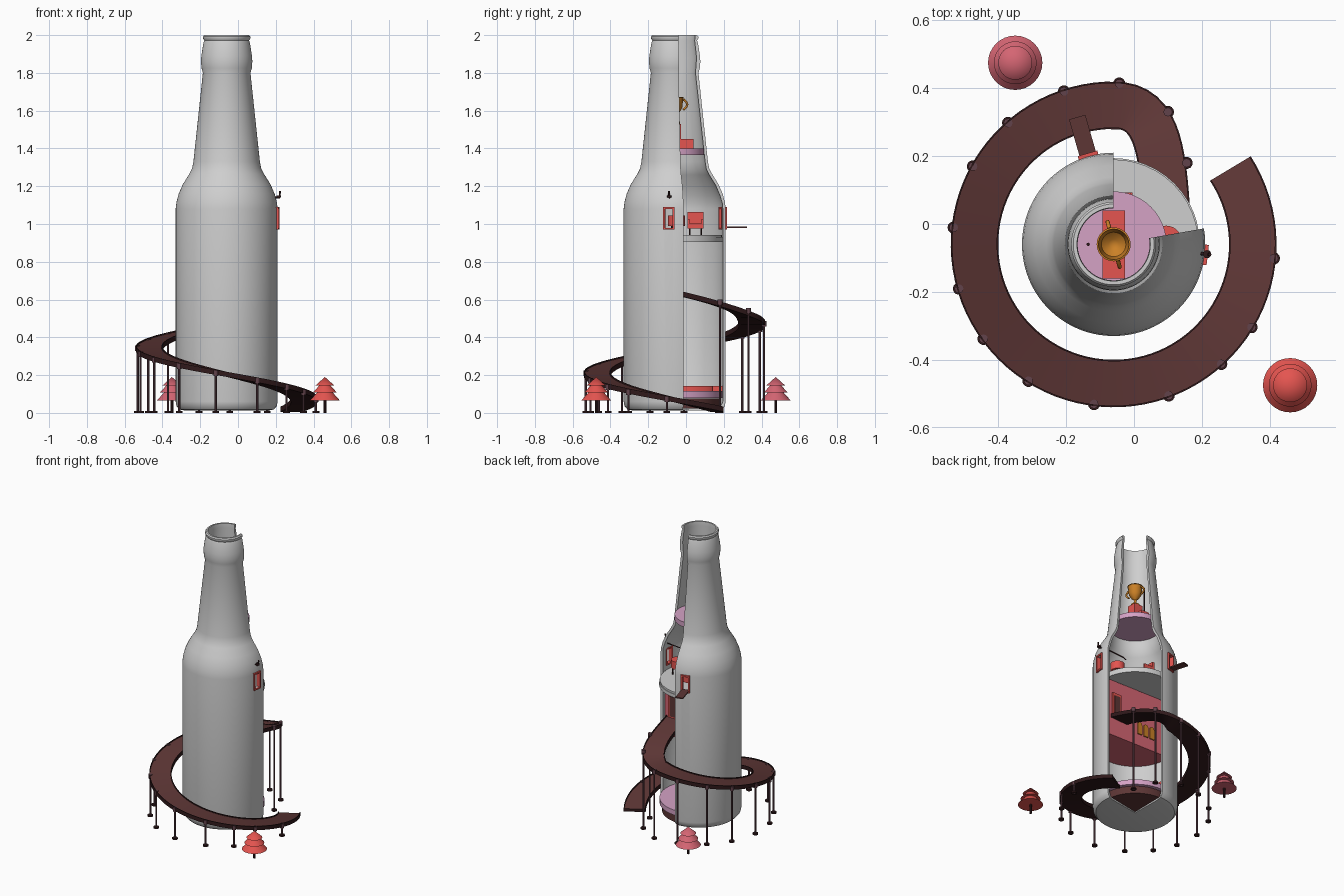
import bpy, bmesh, math
from mathutils import Vector

if "Cube" in bpy.data.objects:
    bpy.data.objects.remove(bpy.data.objects["Cube"])

C = -0.06  # bottle axis, both x and y


def mat(name, r, g, b):
    m = bpy.data.materials.new(name)
    m.diffuse_color = (r, g, b, 1)
    m.use_nodes = True
    m.node_tree.nodes["Principled BSDF"].inputs["Base Color"].default_value = m.diffuse_color
    return m


GREY = mat("light grey", .62, .62, .62)
BROWN = mat("brown", .11, .037, .036)
DARK = mat("dark brown", .03, .01, .011)
PINK = mat("lilac pink", .66, .36, .56)
RED = mat("red", .78, .09, .08)
ROSE = mat("rose", .66, .13, .17)
ORANGE = mat("amber", .6, .22, .02)
MAUVE = mat("mauve brown", .12, .055, .07)


def finish(name, bm, mats, smooth=True, loc=(0, 0, 0), rot=(0, 0, 0)):
    bmesh.ops.recalc_face_normals(bm, faces=bm.faces)
    me = bpy.data.meshes.new(name)
    bm.to_mesh(me)
    bm.free()
    o = bpy.data.objects.new(name, me)
    bpy.context.collection.objects.link(o)
    for m in mats if isinstance(mats, list) else [mats]:
        me.materials.append(m)
    o.location, o.rotation_euler = loc, rot
    bpy.ops.object.select_all(action='DESELECT')
    o.select_set(True)
    bpy.context.view_layer.objects.active = o
    if smooth:
        bpy.ops.object.shade_smooth_by_angle(angle=math.radians(35))
    return o


def lathe(name, prof, m, x=C, y=C, a0=0, a1=360, n=48):
    """Spin a closed (radius, z) profile; a partial turn gets capped ends."""
    bm = bmesh.new()
    rings = []
    for i in range(n + 1):
        a = math.radians(a0 + (a1 - a0) * i / n)
        rings.append([bm.verts.new((r * math.cos(a), r * math.sin(a), z)) for r, z in prof])
    k = len(prof)
    for p, q in zip(rings, rings[1:]):
        for j in range(k):
            l = (j + 1) % k
            if prof[j][0] > 0 or prof[l][0] > 0:
                bm.faces.new((p[j], p[l], q[l], q[j]))
    if a1 - a0 < 360:
        bm.faces.new(rings[0])
        bm.faces.new(rings[-1])
    bmesh.ops.remove_doubles(bm, verts=bm.verts, dist=1e-5)
    return finish(name, bm, m, loc=(x, y, 0))


def disc(name, r, z0, z1, m, x=C, y=C, n=48, r2=None):
    r2 = r if r2 is None else r2
    return lathe(name, [(0, z0), (r, z0), (r2, z1), (0, z1)], m, x, y, n=n)


def box(name, c, s, m, rz=0):
    bm = bmesh.new()
    bmesh.ops.create_cube(bm, size=1)
    bmesh.ops.scale(bm, vec=s, verts=bm.verts)
    return finish(name, bm, m, False, c, (0, 0, rz))


def prism(name, pts, h, m, loc, rot=(0, 0, 0)):
    bm = bmesh.new()
    f = bm.faces.new([bm.verts.new((x, y, 0)) for x, y in pts])
    g = bmesh.ops.extrude_face_region(bm, geom=[f])['geom']
    bmesh.ops.translate(bm, vec=(0, 0, h), verts=[v for v in g if isinstance(v, bmesh.types.BMVert)])
    return finish(name, bm, m, True, loc, rot)


def tube(name, pts, r, m, n=8):
    cu = bpy.data.curves.new(name, 'CURVE')
    cu.dimensions = '3D'
    cu.bevel_depth, cu.bevel_resolution, cu.use_fill_caps = r, 2, True
    s = cu.splines.new('POLY')
    s.points.add(len(pts) - 1)
    for p, q in zip(s.points, pts):
        p.co = (*q, 1)
    cu.materials.append(m)
    o = bpy.data.objects.new(name, cu)
    bpy.context.collection.objects.link(o)
    return o


def polar(a, r, z):
    a = math.radians(a)
    return (C + r * math.cos(a), C + r * math.sin(a), z)


# Bottle shell with an open wedge at the back right
outer = [(0, .015), (.22, .012), (.25, .018), (.265, .035), (.27, .06), (.27, 1.08), (.266, 1.115),
         (.254, 1.16), (.232, 1.21), (.198, 1.265), (.183, 1.295), (.176, 1.33), (.126, 1.80),
         (.133, 1.825), (.136, 1.86), (.134, 1.89), (.123, 1.96), (.118, 1.972), (.125, 1.982),
         (.125, 1.992), (.119, 2.0)]
inner = [(.108, 2.0), (.106, 1.97), (.116, 1.88), (.110, 1.80), (.161, 1.33), (.168, 1.29), (.183, 1.26),
         (.217, 1.205), (.24, 1.15), (.252, 1.11), (.255, 1.08), (.255, .06), (.24, .025), (0, .022)]
bottle = lathe("bottle", outer + inner, GREY, a0=90, a1=370, n=72)

# Windows cut through the shell, with red frames
for a, label in ((-6.5, "side"), (106, "back")):
    rz = math.radians(a)
    cut = box("window_cutter", polar(a, .265, 1.03), (.1, .042, .1), RED, rz)
    cut.hide_render = True
    mod = bottle.modifiers.new("cut", 'BOOLEAN')
    mod.operation, mod.object, mod.solver = 'DIFFERENCE', cut, 'EXACT'
    bpy.context.view_layer.objects.active = bottle
    bpy.ops.object.modifier_apply(modifier="cut")
    bpy.data.objects.remove(cut)
    t = Vector((-math.sin(rz), math.cos(rz), 0))
    c = Vector(polar(a, .264, 1.03))
    for s in (-1, 1):
        box(label + "_window_jamb", c + t * s * .025, (.03, .01, .12), RED, rz)
        box(label + "_window_rail", c + Vector((0, 0, s * .055)), (.03, .05, .01), RED, rz)

# Diving board and wall lamp
box("diving_board", polar(106, .325, .982), (.13, .05, .008), BROWN, math.radians(106))
tube("lamp_bracket", [polar(-6, .25, 1.14), polar(-6, .28, 1.14), polar(-6, .285, 1.175)], .005, DARK)
disc("lamp_shade", .012, 1.14, 1.152, DARK, *polar(-6, .277, 0)[:2], n=12)
tube("inner_lamp_arm", [polar(0, .245, 1.13), polar(0, .1, 1.12), polar(20, .12, 1.08)], .004, DARK)

# Spiral ramp sweeping up to the inner doorway
path = [Vector(polar(a, .41, .026 + (33 - a) * .0015)) for a in range(33, -271, -4)]
p0, p1, p2, p3 = Vector((C, .35)), Vector((.08, .35)), Vector((.085, .2)), Vector((.1, -.03))
z_end = path[-1].z
for i in range(1, 17):
    t = i / 16
    p = p0 * (1 - t)**3 + p1 * 3 * t * (1 - t)**2 + p2 * 3 * t * t * (1 - t) + p3 * t**3
    path.append(Vector((p.x, p.y, z_end + (.637 - z_end) * t)))
section = [(-.07, -.02), (-.07, .007), (-.065, .007), (-.065, 0), (.065, 0), (.065, .007), (.07, .007), (.07, -.02)]
bm = bmesh.new()
rows = []
for i, p in enumerate(path):
    d = path[min(i + 1, len(path) - 1)] - path[max(i - 1, 0)]
    side = Vector((-d.y, d.x, 0)).normalized()
    rows.append([bm.verts.new(p + side * u + Vector((0, 0, w))) for u, w in section])
for a, b in zip(rows, rows[1:]):
    for j in range(8):
        f = bm.faces.new((a[j], a[(j + 1) % 8], b[(j + 1) % 8], b[j]))
        f.material_index = 0 if j == 3 else 1
for r in (rows[0], rows[-1]):
    bm.faces.new(r).material_index = 1
finish("spiral_ramp", bm, [BROWN, DARK])

# Ramp posts with feet and brackets
posts = [(*polar(a, .474, 0)[:2], .005 + (33 - a) * .0015) for a in
         (-5, -31, -48, -70, -97, -122, -144, -164, -186, -209, -229, -252, -272)]
posts += [(.155, .18, .575), (.1, .33, .53)]
for x, y, z in posts:
    disc("ramp_post", .006, 0, z, MAUVE, x, y, 10)
    disc("post_foot", .018, 0, .01, DARK, x, y, 14)
    disc("post_bracket", .013, z - .005, z + .024, MAUVE, x, y, 12)

# Ground floor, bench along the wall
disc("base_floor", .236, .024, .075, BROWN)
disc("pink_floor", .252, .08, .115, PINK)
lathe("wall_bench", [(.2, .115), (.253, .115), (.253, .142), (.2, .142)], RED, a0=92, a1=270, n=32)

# Middle room: a half-round block with door and arched windows
pts = [(.252 * math.cos(math.radians(a)), .252 * math.sin(math.radians(a))) for a in range(173, 368, 6)]
prism("middle_room", pts, .40, ROSE, (C, C, .5))
box("door", (.12, -.028, .72), (.07, .012, .17), RED)
box("door_panel", (.12, -.021, .715), (.045, .006, .14), BROWN)
arch = [(-.017, 0), (.017, 0)] + [(.017 * math.cos(math.radians(a)), .07 + .017 * math.sin(math.radians(a)))
                                 for a in range(0, 181, 20)]
for x in (-.07, -.12, -.17):
    prism("arched_window", arch, .008, ORANGE, (x, -.022, .58), (math.pi / 2, 0, 0))

# Upper floor with stool and chair
disc("upper_floor", .254, .905, .93, GREY)
disc("upper_floor_top", .25, .93, .943, GREY)


def legs(name, x, y, s, z1):
    for i in (-1, 1):
        for j in (-1, 1):
            disc(name, .004, .943, z1, DARK, x + i * s, y + j * s, 8)


disc("round_stool", .045, .99, 1.045, RED, .095, -.05, 32)
legs("stool_leg", .095, -.05, .025, .99)
box("chair_seat", (-.045, .05, .99), (.08, .085, .025), RED)
box("chair_back", (-.085, .05, 1.02), (.018, .085, .085), RED)
for s in (-1, 1):
    box("chair_arm", (-.045, .05 + s * .037, 1.012), (.07, .012, .03), RED)
legs("chair_leg", -.045, .05, .03, .98)

# Top floor with podium, trophy and pole
disc("top_floor", .156, 1.365, 1.4, PINK)
box("podium_low", (C, C, 1.425), (.066, .2, .05), RED)
box("podium_high", (C, C, 1.465), (.066, .066, .13), RED)
disc("thin_pole", .005, 1.4, 1.69, DARK, -.135, C, 8)
lathe("trophy", [(0, 1.53), (.028, 1.53), (.028, 1.542), (.01, 1.552), (.008, 1.575), (.025, 1.59), (.04, 1.615),
                 (.046, 1.67), (.05, 1.672), (.045, 1.673), (.036, 1.62), (.015, 1.6), (0, 1.596)], ORANGE, n=32)
for base in (105, 285):
    tube("trophy_handle", [polar(base, .047 + .022 * math.sin(math.pi * k / 10),
                                 1.605 + .055 * k / 10) for k in range(11)], .006, ORANGE)

# Tiered trees
for x, y, m in ((.46, -.475, RED), (-.35, .475, ROSE)):
    disc("tree_trunk", .008, 0, .08, DARK, x, y, 10)
    for r, z0, z1, r2 in ((.08, .065, .115, .035), (.063, .108, .15, .025), (.05, .145, .19, 0)):
        disc("tree_tier", r, z0, z1, m, x, y, 32, r2)
